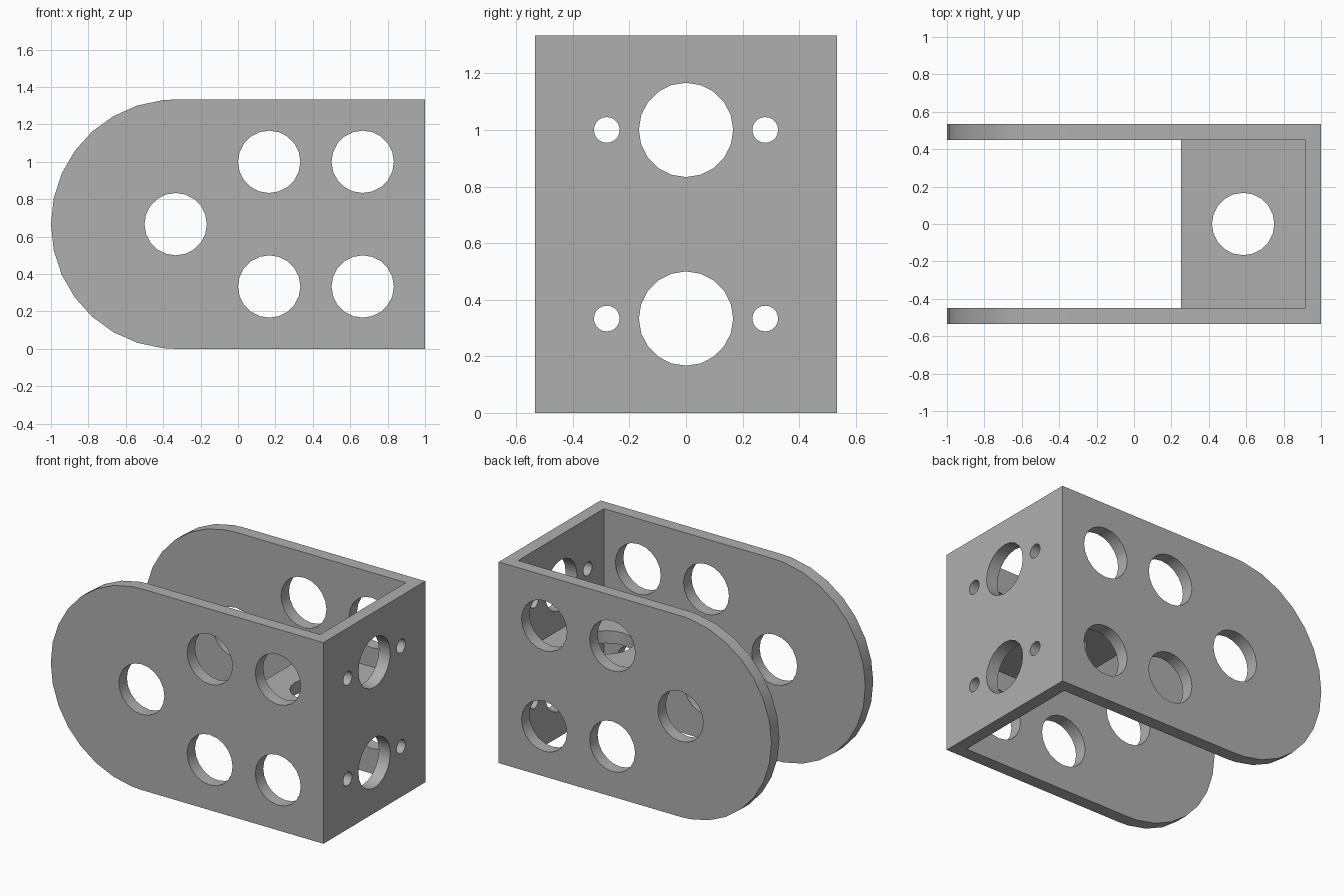
import bpy, bmesh, math
from mathutils import Matrix, Vector

cube = bpy.data.objects.get("Cube")
if cube:
    bpy.data.objects.remove(cube, do_unlink=True)

W, H, T = 1.0667, 1.3333, 0.0833      # width, height, plate thickness
R, HOLE, SCREW = H / 2, 1 / 6, 0.0455  # end radius, large hole, small hole
MID = H / 2

grey = bpy.data.materials.new("plain grey")
grey.use_nodes = True
grey.diffuse_color = (0.43, 0.43, 0.43, 1)
grey.node_tree.nodes["Principled BSDF"].inputs["Base Color"].default_value = (0.43, 0.43, 0.43, 1)


def make_object(name, bm):
    bmesh.ops.recalc_face_normals(bm, faces=bm.faces)
    mesh = bpy.data.meshes.new(name)
    bm.to_mesh(mesh)
    bm.free()
    mesh.materials.append(grey)
    obj = bpy.data.objects.new(name, mesh)
    bpy.context.collection.objects.link(obj)
    return obj


def box(name, low, high):
    low, high = Vector(low), Vector(high)
    bm = bmesh.new()
    bmesh.ops.create_cube(bm, size=1, matrix=Matrix.Translation((low + high) / 2)
                          @ Matrix.Diagonal((*(high - low), 1)))
    return make_object(name, bm)


def rod(name, centre, axis, radius, length):
    turn = Vector((0, 0, 1)).rotation_difference(Vector(axis)).to_matrix().to_4x4()
    bm = bmesh.new()
    bmesh.ops.create_cone(bm, cap_ends=True, segments=20, radius1=radius, radius2=radius,
                          depth=length, matrix=Matrix.Translation(centre) @ turn)
    return make_object(name, bm)


def activate(obj):
    bpy.ops.object.select_all(action='DESELECT')
    obj.select_set(True)
    bpy.context.view_layer.objects.active = obj


def cut(obj, cutter):
    cutter.hide_render = True
    activate(obj)
    mod = obj.modifiers.new("cut", 'BOOLEAN')
    mod.operation, mod.solver, mod.object = 'DIFFERENCE', 'EXACT', cutter
    bpy.ops.object.modifier_apply(modifier=mod.name)
    bpy.data.objects.remove(cutter, do_unlink=True)


# Bracket body: side outline with one round end, drawn across the full width
angles = [math.radians(a) for a in (90, *range(96, 265, 12), 270)]
outline = [(1, 0), (1, H)] + [(R - 1 + R * math.cos(a), MID + R * math.sin(a)) for a in angles]
bm = bmesh.new()
face = bm.faces.new([bm.verts.new((x, -W / 2, z)) for x, z in outline])
sweep = bmesh.ops.extrude_face_region(bm, geom=[face])
bmesh.ops.translate(bm, vec=(0, W, 0),
                    verts=[v for v in sweep["geom"] if isinstance(v, bmesh.types.BMVert)])
bracket = make_object("bracket_body", bm)

# Open channel between the two side plates
inner = W / 2 - T
cut(bracket, box("channel_cutter", (-2, -inner, -1), (1 - T, inner, 2)))

# Round openings through both side plates
side_holes = [(R - 1, MID)] + [(x, z) for x in (1 / 6, 2 / 3) for z in (1 / 3, 1)]
for x, z in side_holes:
    cut(bracket, rod("side_hole_cutter", (x, 0, z), (0, 1, 0), HOLE, 2))

# Openings with paired screw holes in the end plate
for z in (1 / 3, 1):
    for y, radius in ((0, HOLE), (-0.28, SCREW), (0.28, SCREW)):
        cut(bracket, rod("end_hole_cutter", (1, y, z), (1, 0, 0), radius, 0.4))

# Middle shelf with its own opening
shelf = box("middle_shelf", (0.25, -inner, MID - T / 2), (1 - T, inner, MID + T / 2))
cut(shelf, rod("shelf_hole_cutter", (0.5833, 0, MID), (0, 0, 1), HOLE, 0.4))

for obj in (bracket, shelf):
    activate(obj)
    bpy.ops.object.shade_smooth_by_angle(angle=math.radians(30))
